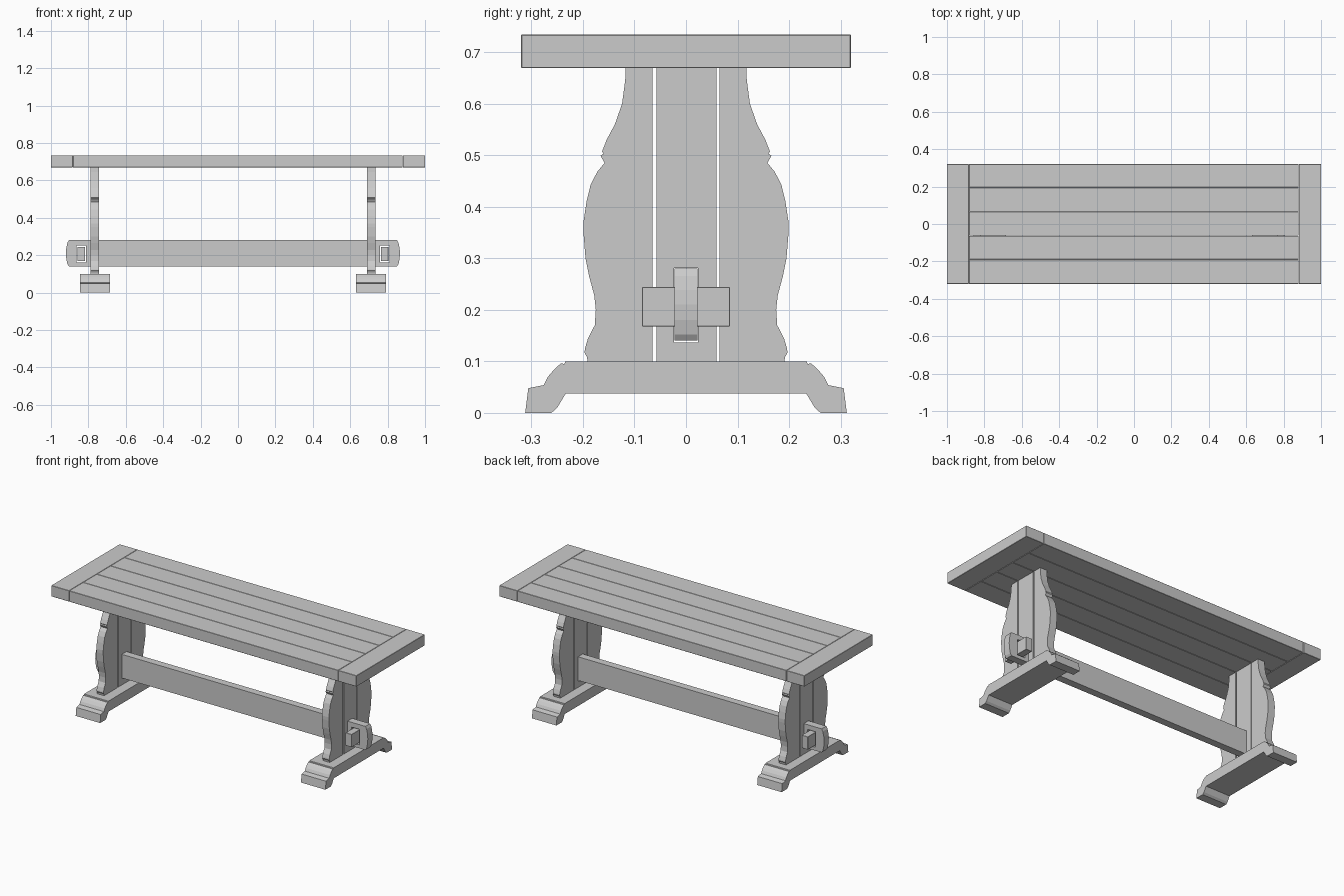
import bpy, bmesh
from mathutils import Vector

if "Cube" in bpy.data.objects:
    bpy.data.objects.remove(bpy.data.objects["Cube"])

CX = -0.027  # the base sits slightly left of the top's centre


def prism(name, pts, axis, lo, hi, bevel=0.0):
    """Extrude a closed 2D profile along x (points are y,z) or y (points are x,z)."""
    def place(p, t):
        return Vector((t, p[0], p[1])) if axis == 'X' else Vector((p[0], t, p[1]))
    bm = bmesh.new()
    a = [bm.verts.new(place(p, lo)) for p in pts]
    b = [bm.verts.new(place(p, hi)) for p in pts]
    bm.faces.new(a)
    bm.faces.new(b[::-1])
    n = len(pts)
    for i in range(n):
        j = (i + 1) % n
        bm.faces.new((a[j], a[i], b[i], b[j]))
    bmesh.ops.recalc_face_normals(bm, faces=bm.faces)
    me = bpy.data.meshes.new(name)
    bm.to_mesh(me)
    bm.free()
    ob = bpy.data.objects.new(name, me)
    bpy.context.collection.objects.link(ob)
    if bevel:
        m = ob.modifiers.new("edge", 'BEVEL')
        m.width, m.segments = bevel, 1
    return ob


def box(name, x, y, z, bevel=0.0):
    return prism(name, [(y[0], z[0]), (y[1], z[0]), (y[1], z[1]), (y[0], z[1])],
                 'X', x[0], x[1], bevel)


def cut(ob, cutter):
    m = ob.modifiers.new("hole", 'BOOLEAN')
    m.operation, m.solver, m.object = 'DIFFERENCE', 'EXACT', cutter
    cutter.hide_render = True
    cutter.hide_set(True)


def flip(pts):
    return [(-p, q) for p, q in pts]


# Table top: five long planks between two end boards
TOP = (0.669, 0.734)
seams = [-0.32, -0.19, -0.063, 0.066, 0.195, 0.32]
for i in range(5):
    box(f"top_plank_{i + 1}", (-0.882, 0.88), (seams[i] + 0.0005 * (i > 0), seams[i + 1] - 0.0005 * (i < 4)),
        TOP, 0.0015)
box("end_board_left", (-1, -0.883), (-0.32, 0.32), TOP, 0.0015)
box("end_board_right", (0.881, 1), (-0.32, 0.32), TOP, 0.0015)

# Half outlines
leg = [(0.065, 0.1), (0.065, 0.67), (0.117, 0.67), (0.118, 0.645), (0.124, 0.60),
       (0.138, 0.56), (0.154, 0.53), (0.163, 0.507), (0.160, 0.503), (0.166, 0.499),
       (0.162, 0.492), (0.158, 0.485), (0.172, 0.468), (0.185, 0.443), (0.193, 0.41),
       (0.199, 0.37), (0.199, 0.35), (0.195, 0.30), (0.188, 0.265), (0.178, 0.228),
       (0.175, 0.20), (0.177, 0.17), (0.190, 0.145), (0.196, 0.125), (0.197, 0.117),
       (0.192, 0.108), (0.191, 0.1)]
foot = [(0.234, 0.1), (0.236, 0.095), (0.243, 0.096), (0.256, 0.084), (0.268, 0.07),
        (0.276, 0.054), (0.306, 0.048), (0.312, 0.0), (0.261, 0.0), (0.250, 0.010),
        (0.233, 0.038)]

# Stretcher with curved ends
end = [(0.877, 0.14), (0.885, 0.152), (0.891, 0.18), (0.893, 0.21), (0.891, 0.238),
       (0.885, 0.266), (0.877, 0.28)]
outline = end + flip(end)[::-1]
stretcher = prism("stretcher", [(x + CX, z) for x, z in outline], 'Y', -0.022, 0.022)

# Trestles, one at each end
for side, s in (("left", -1), ("right", 1)):
    def span(a, b):
        return tuple(sorted((CX + s * a, CX + s * b)))
    lx = span(0.717, 0.762)
    prism(f"leg_front_{side}", flip(leg), 'X', *lx)
    prism(f"leg_back_{side}", leg, 'X', *lx)
    centre = box(f"leg_centre_{side}", lx, (-0.057, 0.059), (0.1, 0.67))
    cut(centre, box(f"stretcher_hole_cutter_{side}", span(0.70, 0.78),
                    (-0.0235, 0.0235), (0.137, 0.2815)))
    prism(f"foot_{side}", foot + flip(foot)[::-1], 'X', *span(0.658, 0.818))
    # Wedge peg through a mortise in the stretcher
    cut(stretcher, box(f"peg_hole_cutter_{side}", span(0.785, 0.837), (-0.1, 0.1), (0.160, 0.252)))
    box(f"wedge_peg_{side}", span(0.791, 0.831), (-0.085, 0.085), (0.168, 0.244), 0.001)
